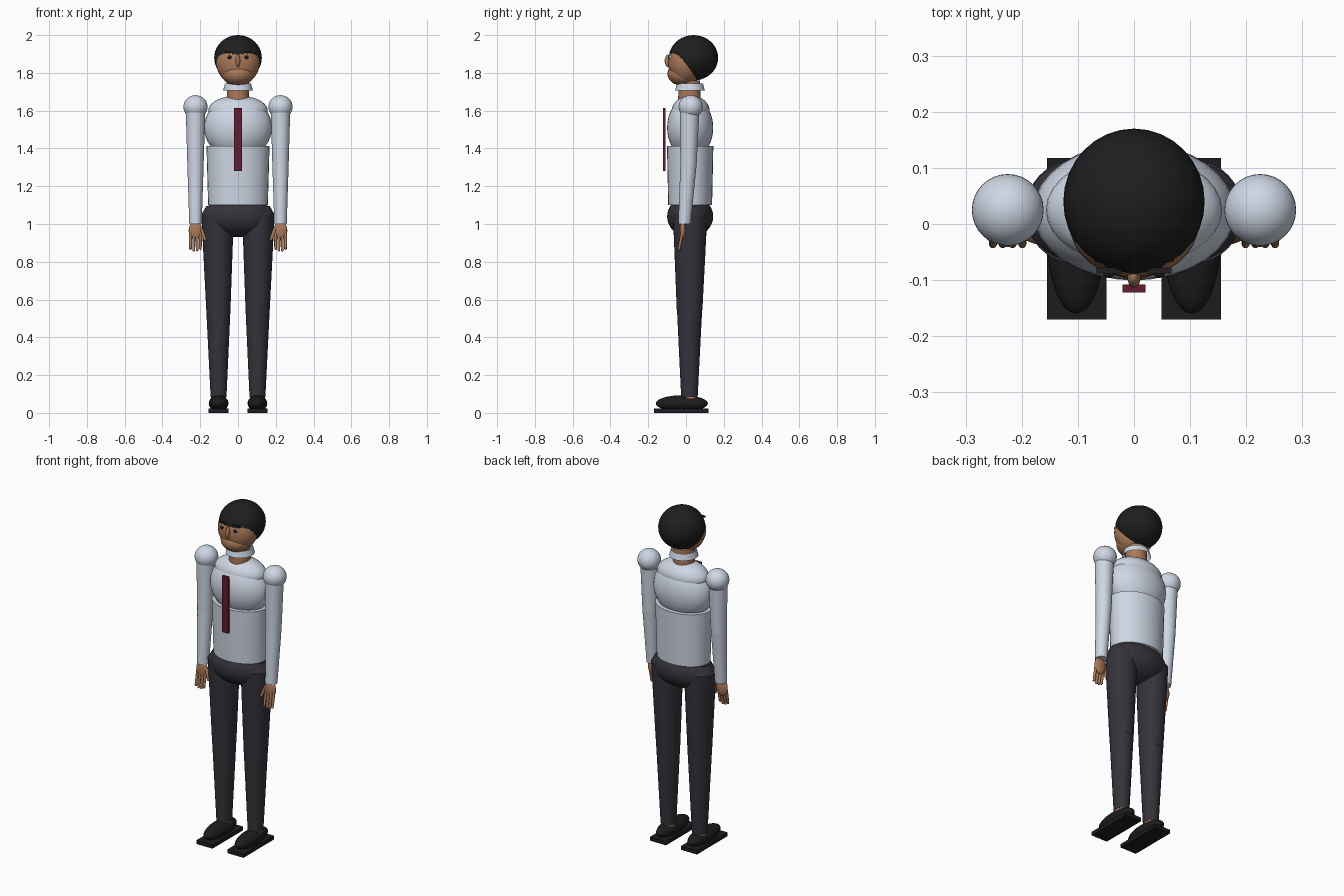
import bpy, math
from mathutils import Vector

cube = bpy.data.objects.get("Cube")
if cube:
    bpy.data.objects.remove(cube, do_unlink=True)


def material(name, rgb):
    m = bpy.data.materials.new(name)
    m.use_nodes = True
    col = (*rgb, 1)
    m.diffuse_color = col
    m.node_tree.nodes["Principled BSDF"].inputs["Base Color"].default_value = col
    return m


SKIN = material("skin", (0.41, 0.19, 0.10))
SHIRT = material("pale shirt", (0.62, 0.68, 0.78))
TROUSERS = material("charcoal trousers", (0.035, 0.033, 0.043))
HAIR = material("black hair", (0.013, 0.013, 0.013))
SHOE = material("black leather", (0.012, 0.012, 0.013))
TIE = material("dark red tie", (0.13, 0.012, 0.03))
EYE = material("eye white", (0.8, 0.8, 0.8))


def finish(name, mat, smooth=True):
    ob = bpy.context.object
    ob.name = name
    ob.data.materials.append(mat)
    if smooth:
        bpy.ops.object.shade_smooth_by_angle(angle=math.radians(40))
    return ob


def ball(name, mat, loc, radii):
    bpy.ops.mesh.primitive_uv_sphere_add(segments=32, ring_count=20, location=loc)
    bpy.context.object.scale = radii
    return finish(name, mat)


def limb(name, mat, a, b, ra, rb, depth=1.0, caps='NGON'):
    """Tapered tube from a to b; depth squashes its y section."""
    a, b = Vector(a), Vector(b)
    d = b - a
    bpy.ops.mesh.primitive_cone_add(vertices=32, radius1=ra, radius2=rb, depth=d.length,
                                    end_fill_type=caps, location=(a + b) / 2)
    ob = bpy.context.object
    # Shear instead of turning, so the ends stay level
    for v in ob.data.vertices:
        t = v.co.z / d.length
        v.co.x += d.x * t
        v.co.y = v.co.y * depth + d.y * t
        v.co.z = d.z * t
    if d.z < 0:
        ob.data.flip_normals()
    return finish(name, mat)


def box(name, mat, loc, size):
    bpy.ops.mesh.primitive_cube_add(size=1, location=loc)
    bpy.context.object.scale = size
    return finish(name, mat, False)


# Head
ball("head", SKIN, (0, 0, 1.855), (0.115, 0.095, 0.12))
ball("jaw", SKIN, (0, -0.015, 1.795), (0.086, 0.083, 0.064))
ball("hair", HAIR, (0, 0.04, 1.88), (0.126, 0.13, 0.12))
ball("nose", SKIN, (0, -0.094, 1.864), (0.012, 0.019, 0.033))

# Neck, collar and torso
limb("neck", SKIN, (0, 0.018, 1.64), (0, 0.018, 1.76), 0.06, 0.057)
limb("collar", SHIRT, (0, 0.021, 1.706), (0, 0.021, 1.743), 0.079, 0.069, caps='NOTHING')
ball("shoulders", SHIRT, (0, 0.025, 1.6), (0.157, 0.1, 0.08))
ball("chest", SHIRT, (0, 0.022, 1.51), (0.18, 0.122, 0.165))
limb("waist", SHIRT, (0, 0.022, 1.1), (0, 0.022, 1.413), 0.158, 0.167, depth=0.735)
ball("pelvis", TROUSERS, (0, 0.022, 1.04), (0.183, 0.122, 0.11))
box("tie", TIE, (0, -0.115, 1.447), (0.041, 0.014, 0.335))

for side, s in (("left", 1), ("right", -1)):
    # Eyes and brows
    ball(side + "_eye", EYE, (s * 0.045, -0.082, 1.883), (0.012, 0.01, 0.011))
    ball(side + "_pupil", HAIR, (s * 0.045, -0.089, 1.883), (0.01, 0.007, 0.01))
    box(side + "_brow", HAIR, (s * 0.044, -0.083, 1.91), (0.046, 0.011, 0.008))

    # Arm
    x = s * 0.225
    ball(side + "_shoulder", SHIRT, (x, 0.025, 1.62), (0.064, 0.064, 0.062))
    elbow, wrist = (x, 0.013, 1.31), (x, -0.008, 1.0)
    limb(side + "_upper_arm", SHIRT, elbow, (x, 0.02, 1.62), 0.043, 0.052)
    limb(side + "_forearm", SHIRT, wrist, elbow, 0.033, 0.043)

    # Hand
    ball(side + "_palm", SKIN, (x, -0.017, 0.965), (0.036, 0.016, 0.052))
    for i in range(4):
        fx = s * (0.199 + 0.0175 * i)
        tip = 0.862 + (0.008 if i in (0, 3) else 0)
        limb(f"{side}_finger_{i + 1}", SKIN, (fx, -0.036, tip), (fx, -0.02, 0.955), 0.007, 0.008)
        ball(f"{side}_fingertip_{i + 1}", SKIN, (fx, -0.036, tip), (0.007, 0.007, 0.007))
    limb(side + "_thumb", SKIN, (s * 0.174, -0.028, 0.918), (s * 0.197, -0.016, 0.978), 0.008, 0.011)
    ball(side + "_thumb_tip", SKIN, (s * 0.174, -0.028, 0.918), (0.008, 0.008, 0.008))

    # Leg
    hip, knee, ankle = (s * 0.108, 0.022, 1.05), (s * 0.104, 0.019, 0.545), (s * 0.103, 0.018, 0.085)
    limb(side + "_hip", TROUSERS, hip, (s * 0.108, 0.022, 1.095), 0.086, 0.06)
    limb(side + "_thigh", TROUSERS, knee, hip, 0.064, 0.086, depth=1.06)
    limb(side + "_shin", TROUSERS, ankle, knee, 0.042, 0.064, depth=1.04)

    # Foot
    limb(side + "_ankle", SKIN, (s * 0.103, 0.02, 0.04), (s * 0.103, 0.02, 0.09), 0.04, 0.04)
    ball(side + "_shoe", SHOE, (s * 0.103, -0.022, 0.05), (0.052, 0.138, 0.043))
    box(side + "_sole", SHOE, (s * 0.102, -0.026, 0.011), (0.106, 0.288, 0.022))
